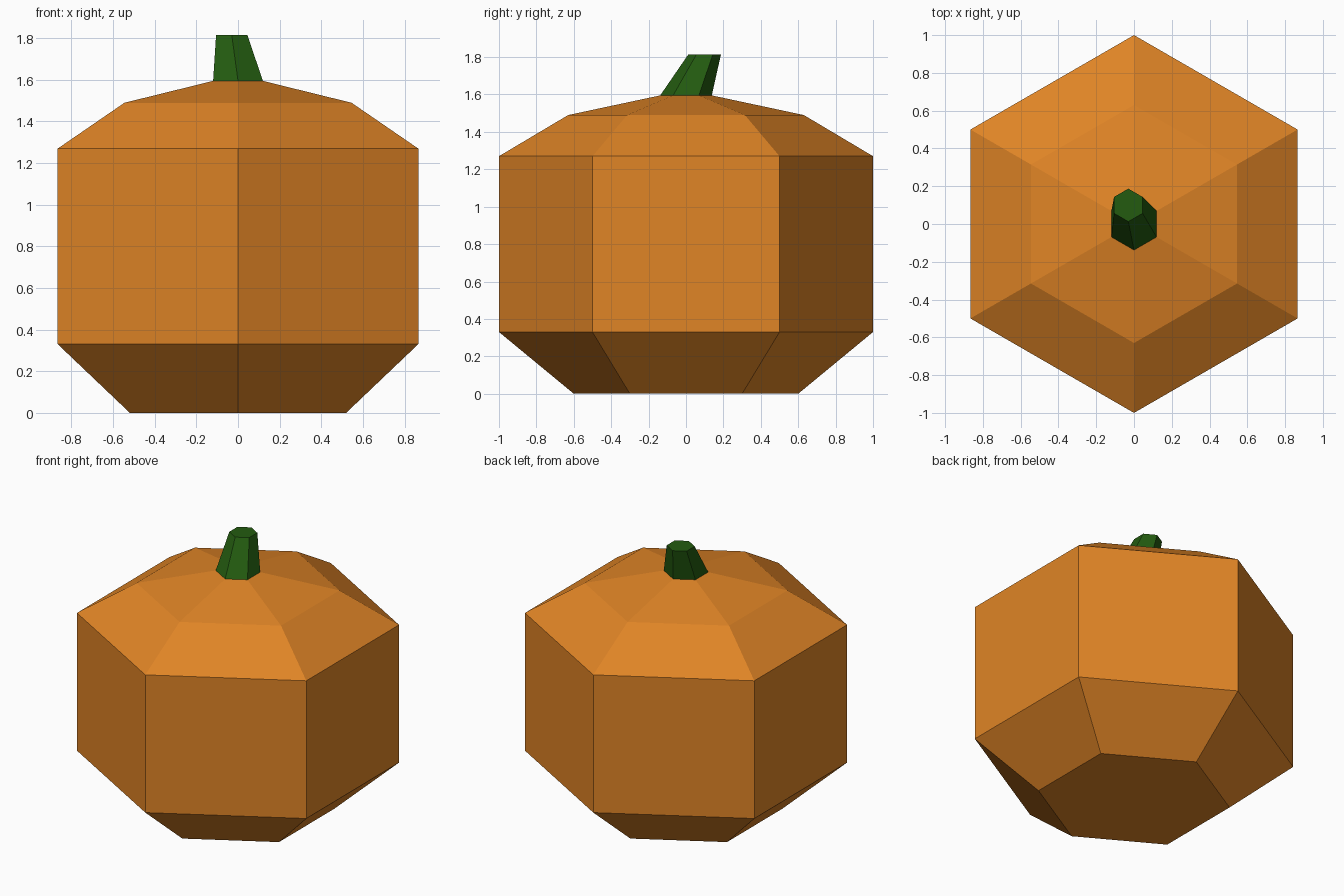
import bpy, bmesh, math

if "Cube" in bpy.data.objects:
    bpy.data.objects.remove(bpy.data.objects["Cube"])


def material(name, color):
    m = bpy.data.materials.new(name)
    m.diffuse_color = (*color, 1)
    m.use_nodes = True
    m.node_tree.nodes["Principled BSDF"].inputs["Base Color"].default_value = m.diffuse_color
    return m


def loft(name, rings, mat, cap_bottom, cap_top):
    """Hexagonal loft through rings of (centre x, centre y, z, radius)."""
    bm = bmesh.new()
    loops = [[bm.verts.new((x + r * math.cos(math.radians(30 + 60 * i)),
                            y + r * math.sin(math.radians(30 + 60 * i)), z))
              for i in range(6)] for x, y, z, r in rings]
    for low, high in zip(loops, loops[1:]):
        for i in range(6):
            j = (i + 1) % 6
            bm.faces.new((low[i], low[j], high[j], high[i]))
    if cap_bottom:
        bm.faces.new(loops[0][::-1])
    if cap_top:
        bm.faces.new(loops[-1])
    mesh = bpy.data.meshes.new(name)
    bm.to_mesh(mesh)
    bm.free()
    mesh.materials.append(mat)
    obj = bpy.data.objects.new(name, mesh)
    bpy.context.collection.objects.link(obj)
    return obj


orange = material("pumpkin orange", (0.745, 0.232, 0.019))
green = material("stem green", (0.017, 0.105, 0.005))

# Squat six-sided body, open under the stem
loft("pumpkin_body", [(0, 0, 0, 0.6), (0, 0, 0.33, 1), (0, 0, 1.27, 1),
                      (0, 0, 1.49, 0.63), (0, 0, 1.595, 0.138)], orange, True, False)

# Tapered stem leaning to the back
loft("stem", [(0, 0, 1.595, 0.138), (-0.03, 0.1, 1.815, 0.087)], green, False, True)
